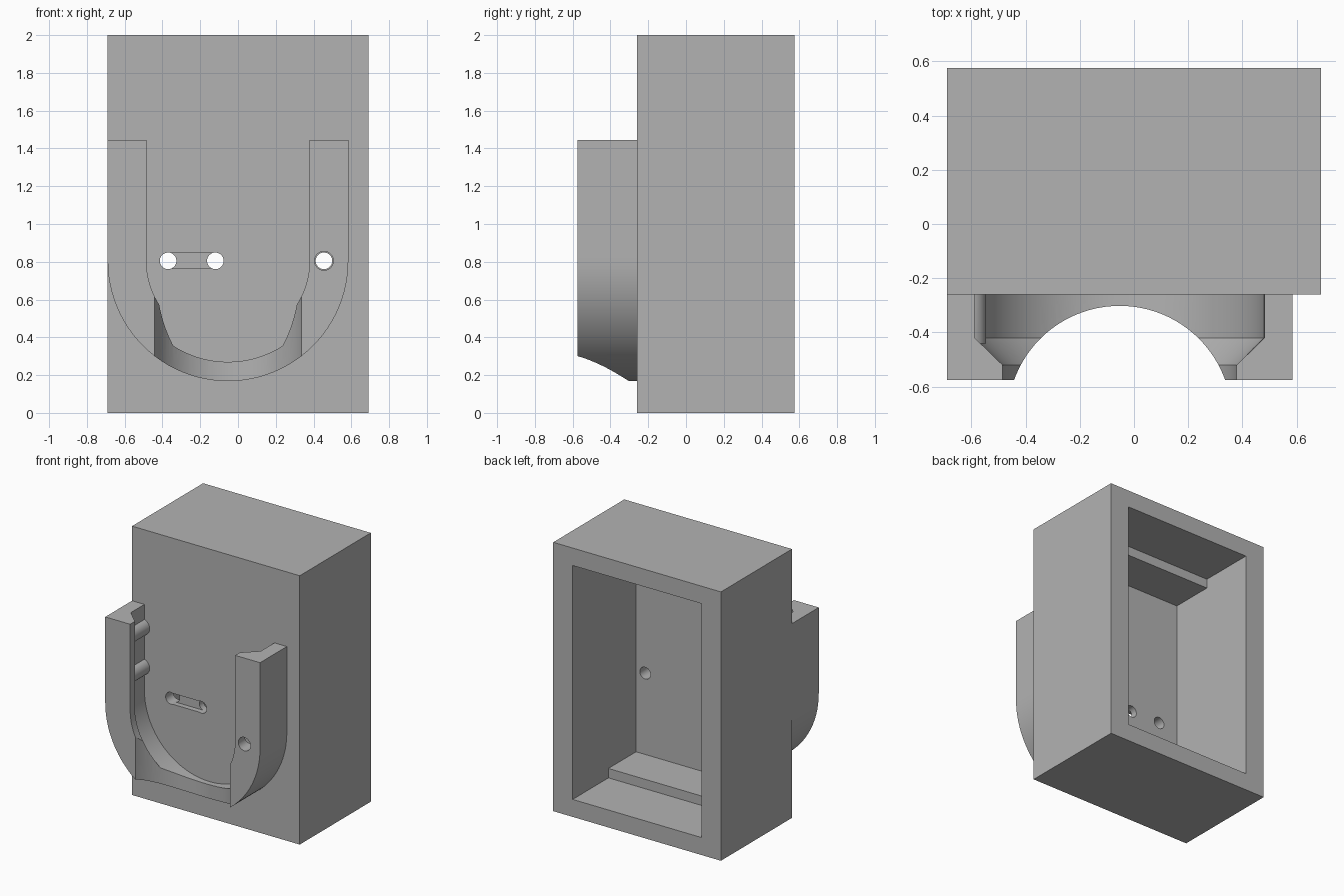
import bpy, bmesh, math
from mathutils import Matrix

cube = bpy.data.objects.get("Cube")
if cube:
    bpy.data.objects.remove(cube, do_unlink=True)

grey = bpy.data.materials.new("light_grey")
grey.use_nodes = True
colour = (0.45, 0.45, 0.45, 1)
grey.diffuse_color = colour
grey.node_tree.nodes["Principled BSDF"].inputs["Base Color"].default_value = colour

# Main dimensions
HALF_W, FRONT, BACK, HEIGHT = 0.69, -0.26, 0.575, 2.0
U_X, U_Z, U_TOP, U_FRONT = -0.053, 0.805, 1.445, -0.575
U_OUTER = HALF_W + U_X


def add(name, bm):
    bmesh.ops.recalc_face_normals(bm, faces=bm.faces)
    mesh = bpy.data.meshes.new(name)
    bm.to_mesh(mesh)
    bm.free()
    mesh.materials.append(grey)
    ob = bpy.data.objects.new(name, mesh)
    bpy.context.collection.objects.link(ob)
    return ob


def box(name, x, y, z):
    bm = bmesh.new()
    size = [b - a for a, b in (x, y, z)]
    mid = [(a + b) / 2 for a, b in (x, y, z)]
    bmesh.ops.create_cube(bm, size=1, matrix=Matrix.Translation(mid) @ Matrix.Diagonal((*size, 1)))
    return add(name, bm)


def loft(name, rings):
    """Skin matching closed rings and cap both ends."""
    bm = bmesh.new()
    loops = [[bm.verts.new(p) for p in ring] for ring in rings]
    n = len(loops[0])
    for a, b in zip(loops, loops[1:]):
        for i in range(n):
            j = (i + 1) % n
            bm.faces.new((a[i], a[j], b[j], b[i]))
    bm.faces.new(loops[0])
    bm.faces.new(loops[-1])
    return add(name, bm)


def u_ring(r, y, top, n=48):
    arc = [(U_X - r * math.cos(math.pi * i / n), y, U_Z - r * math.sin(math.pi * i / n))
           for i in range(n + 1)]
    return arc + [(U_X + r, y, top), (U_X - r, y, top)]


def rod(name, x, z, r, y0, y1, stretch=0, n=32):
    """Rod along y; stretch turns the circle into a slot along x."""
    def ring(y):
        pts = []
        for i in range(n):
            a = 2 * math.pi * (i + 0.5) / n
            side = math.copysign(stretch / 2, math.cos(a))
            pts.append((x + side + r * math.cos(a), y, z + r * math.sin(a)))
        return pts
    return loft(name, [ring(y0), ring(y1)])


def combine(target, tool, operation):
    """Apply a boolean and remove its tool."""
    mod = target.modifiers.new("combine", "BOOLEAN")
    mod.operation, mod.solver, mod.object = operation, "EXACT", tool
    graph = bpy.context.evaluated_depsgraph_get()
    mesh = bpy.data.meshes.new_from_object(target.evaluated_get(graph))
    target.modifiers.clear()
    target.data = mesh
    bpy.data.objects.remove(tool, do_unlink=True)


# Housing, hollowed from the back with a ledge at top and bottom
housing = box("housing", (-HALF_W, HALF_W), (FRONT, BACK), (0, HEIGHT))
combine(housing, box("wide_cavity", (-0.53, 0.53), (0.155, 0.7), (0.13, 1.87)), "DIFFERENCE")
combine(housing, box("deep_cavity", (-0.53, 0.53), (-0.17, 0.3), (0.2, 1.8)), "DIFFERENCE")

# U-shaped cradle with a lipped inner channel
cradle = loft("cradle", [u_ring(U_OUTER, y, U_TOP) for y in (U_FRONT, FRONT + 0.02)])
channel = [(-0.7, 0.432), (-0.52, 0.432), (-0.42, 0.535), (-0.2, 0.535)]
combine(cradle, loft("channel", [u_ring(r, y, 1.7) for y, r in channel]), "DIFFERENCE")

# Round scoop out of the cradle's lower front
bm = bmesh.new()
bmesh.ops.create_cone(bm, cap_ends=True, segments=96, radius1=0.414, radius2=0.414,
                      depth=3, matrix=Matrix.Translation((U_X, -0.716, 1)))
combine(cradle, add("scoop", bm), "DIFFERENCE")

# Grip ribs on the inside of the right arm
for z in (0.98, 1.275):
    combine(cradle, rod("grip_rib", -0.605, z, 0.06, -0.44, FRONT + 0.01), "UNION")
combine(housing, cradle, "UNION")

# Screw hole through the left arm, two wire holes and the shallow slot joining them
combine(housing, rod("arm_hole", 0.455, U_Z, 0.05, -0.7, FRONT), "DIFFERENCE")
for x in (0.455, -0.37, -0.12):
    combine(housing, rod("wall_hole", x, U_Z, 0.044, -0.65, 0), "DIFFERENCE")
combine(housing, rod("slot", -0.245, U_Z, 0.041, -0.35, FRONT + 0.04, stretch=0.25), "DIFFERENCE")

# Smooth curves, crisp edges
bpy.ops.object.select_all(action="DESELECT")
housing.select_set(True)
bpy.context.view_layer.objects.active = housing
bpy.ops.object.shade_smooth_by_angle(angle=math.radians(25))
